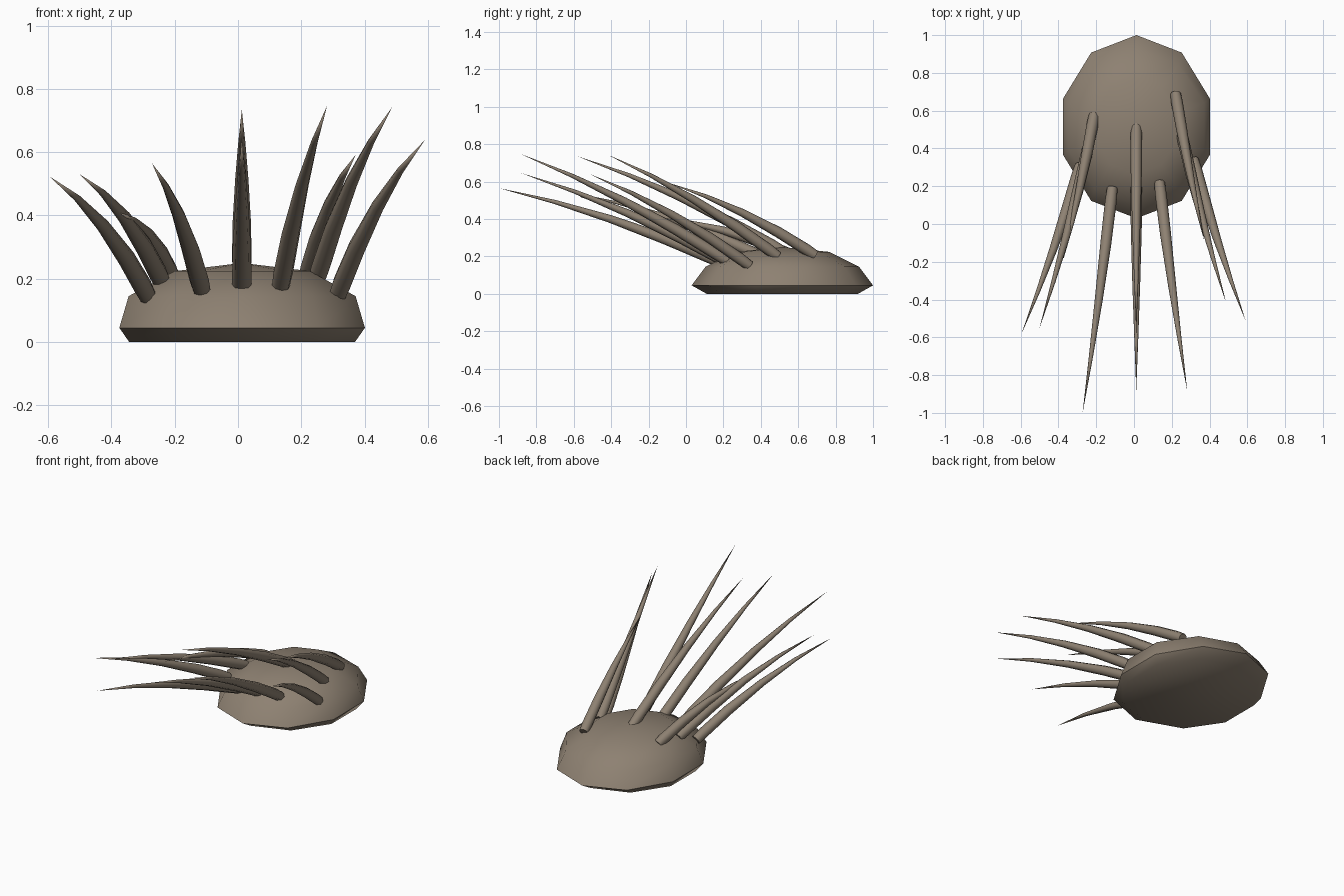
import bpy, bmesh, math
from mathutils import Vector

if "Cube" in bpy.data.objects:
    bpy.data.objects.remove(bpy.data.objects["Cube"])

mat = bpy.data.materials.new("grey brown")
mat.diffuse_color = (0.27, 0.22, 0.168, 1)
mat.use_nodes = True
mat.node_tree.nodes["Principled BSDF"].inputs["Base Color"].default_value = mat.diffuse_color

def finish(bm, name):
    bmesh.ops.recalc_face_normals(bm, faces=bm.faces)
    for f in bm.faces:
        f.smooth = True
    me = bpy.data.meshes.new(name)
    bm.to_mesh(me)
    bm.free()
    me.materials.append(mat)
    ob = bpy.data.objects.new(name, me)
    bpy.context.collection.objects.link(ob)
    return ob

def skin(bm, rings):
    for a, b in zip(rings, rings[1:]):
        n = len(a)
        for i in range(n):
            bm.faces.new((a[i], a[(i + 1) % n], b[(i + 1) % n], b[i]))

# Low mound: ten-sided flattened dome, (z, x radius, y radius) per ring
bm = bmesh.new()
rings = []
for z, rx, ry in [(0, .375, .405), (.045, .408, .485), (.145, .377, .41), (.224, .225, .25)]:
    rings.append([bm.verts.new((.013 + rx * math.cos(math.radians(90 + 36 * k)),
                                .515 + ry * math.sin(math.radians(90 + 36 * k)), z))
                  for k in range(10)])
skin(bm, rings)
bm.faces.new(rings[0])
top = bm.verts.new((.013, .515, .25))
for i in range(10):
    bm.faces.new((rings[-1][i], rings[-1][(i + 1) % 10], top))
body = finish(bm, "mound_body")
bpy.context.view_layer.objects.active = body
body.select_set(True)
bpy.ops.object.shade_smooth_by_angle(angle=math.radians(50))

# Swept-back spines: slightly arched, tapering to a point
def spine(name, base, tip):
    base, tip = Vector(base), Vector(tip)
    ctrl = (base + tip) / 2 + Vector((-(tip.x - base.x) * .08, 0, .07))
    bm = bmesh.new()
    rings = []
    for t, r in [(0, .028), (.06, .031), (.25, .029), (.5, .021), (.75, .011)]:
        p = base * (1 - t) ** 2 + ctrl * 2 * t * (1 - t) + tip * t * t
        d = ((ctrl - base) * (1 - t) + (tip - ctrl) * t).normalized()
        u = d.cross(Vector((0, 0, 1))).normalized()
        v = u.cross(d)
        rings.append([bm.verts.new(p + r * (u * math.cos(k * math.tau / 8) + v * math.sin(k * math.tau / 8)))
                      for k in range(8)])
    skin(bm, rings)
    bm.faces.new(rings[0])
    end = bm.verts.new(tip)
    for i in range(8):
        bm.faces.new((rings[-1][i], rings[-1][(i + 1) % 8], end))
    ob = finish(bm, name)
    bpy.ops.object.select_all(action='DESELECT')
    bpy.context.view_layer.objects.active = ob
    ob.select_set(True)
    bpy.ops.object.shade_smooth_by_angle(angle=math.radians(50))

spines = [
    ((-.285, .31, .145), (-.595, -.58, .523)),
    ((-.24, .42, .19), (-.50, -.55, .53)),
    ((-.21, .58, .20), (-.375, -.19, .41)),
    ((-.115, .19, .165), (-.272, -1.0, .565)),
    ((.012, .26, .145), (.012, -.88, .645)),
    ((.012, .52, .225), (.012, -.58, .735)),
    ((.135, .22, .175), (.282, -.885, .748)),
    ((.315, .34, .15), (.59, -.51, .638)),
    ((.25, .49, .20), (.487, -.415, .742)),
    ((.22, .69, .205), (.372, -.09, .592)),
]
for i, (b, t) in enumerate(spines):
    spine(f"spine_{i + 1}", b, t)
